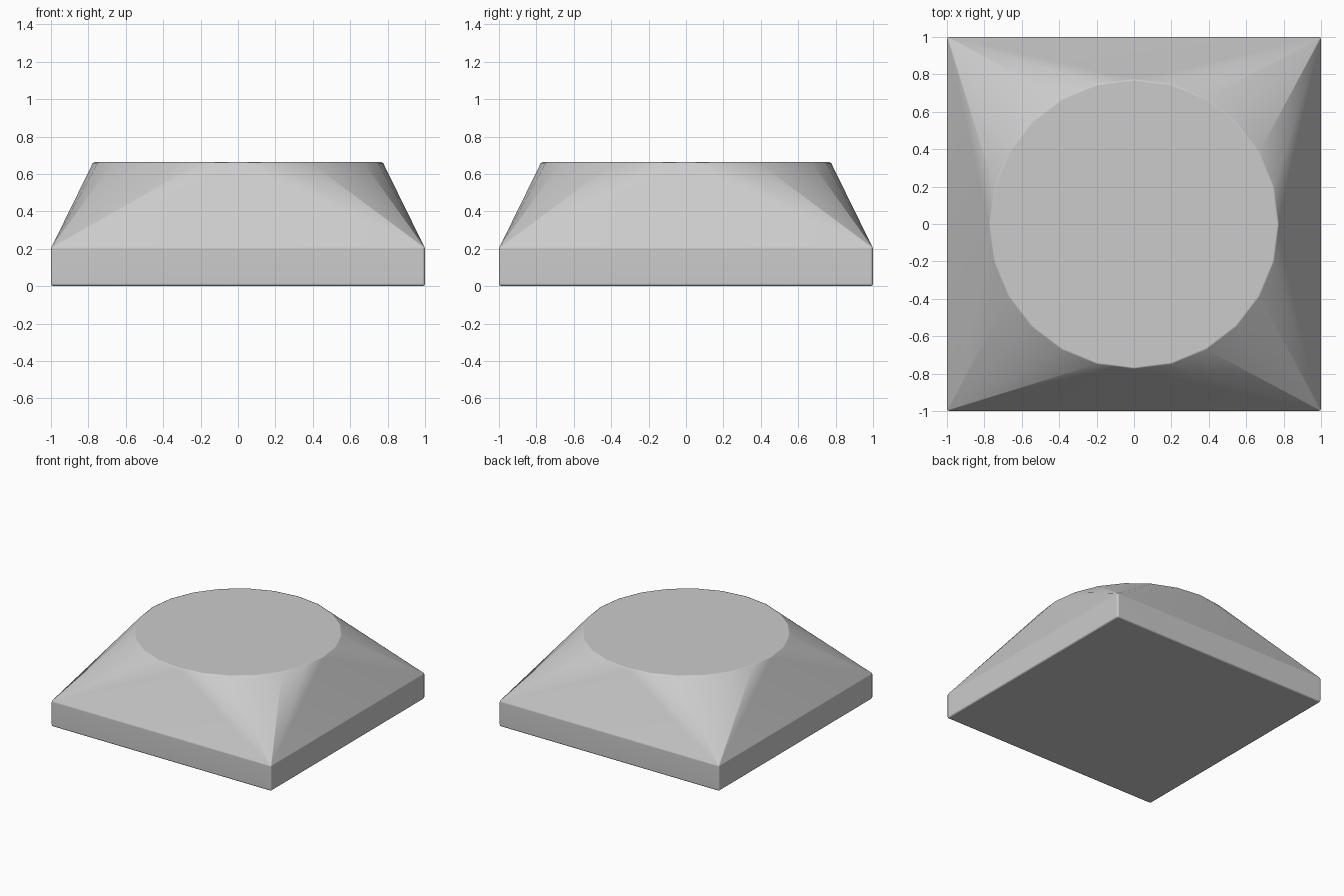
import bpy
import bmesh
from math import cos, sin, pi, radians

cube = bpy.data.objects.get("Cube")
if cube:
    bpy.data.objects.remove(cube, do_unlink=True)

HALF, SIDE_TOP, HEIGHT = 1.0, 0.215, 0.663   # square base half width, wall top, total height
RADIUS, SIDES = 0.78, 24                     # round top
ROUND = 0.014                                # edge rounding

grey = bpy.data.materials.new("plain_grey")
grey.use_nodes = True
colour = (0.6, 0.6, 0.6, 1)
grey.diffuse_color = colour
grey.node_tree.nodes["Principled BSDF"].inputs["Base Color"].default_value = colour

bm = bmesh.new()

# Square base: a tiny rounded ball of points at each corner
inner = HALF - ROUND
for sx in (-1, 1):
    for sy in (-1, 1):
        for z, sz in ((ROUND, -1), (SIDE_TOP - ROUND, 1)):
            for up in (0, pi / 4, pi / 2):
                for around in (0, pi / 4, pi / 2):
                    bm.verts.new((sx * (inner + ROUND * cos(up) * cos(around)),
                                  sy * (inner + ROUND * cos(up) * sin(around)),
                                  z + sz * ROUND * sin(up)))

# Round top: stacked rings that soften the rim
for up in (0, pi / 4, pi / 2):
    r = RADIUS - ROUND + ROUND * cos(up)
    z = HEIGHT - ROUND + ROUND * sin(up)
    for i in range(SIDES):
        a = 2 * pi * i / SIDES
        bm.verts.new((r * cos(a), r * sin(a), z))

# Wrap the square and the circle in one convex skin
bmesh.ops.remove_doubles(bm, verts=bm.verts[:], dist=0.0005)
bmesh.ops.convex_hull(bm, input=bm.verts[:])
bmesh.ops.delete(bm, geom=[v for v in bm.verts if not v.link_faces], context='VERTS')
bmesh.ops.dissolve_limit(bm, angle_limit=radians(0.5), verts=bm.verts[:], edges=bm.edges[:])
bmesh.ops.recalc_face_normals(bm, faces=bm.faces[:])

mesh = bpy.data.meshes.new("square_to_round_body")
bm.to_mesh(mesh)
bm.free()
mesh.materials.append(grey)
body = bpy.data.objects.new("square_to_round_body", mesh)
bpy.context.collection.objects.link(body)

# Smooth shading that keeps the large faces flat
mesh.shade_smooth()
weighted = body.modifiers.new("weighted_normals", 'WEIGHTED_NORMAL')
weighted.weight = 50
